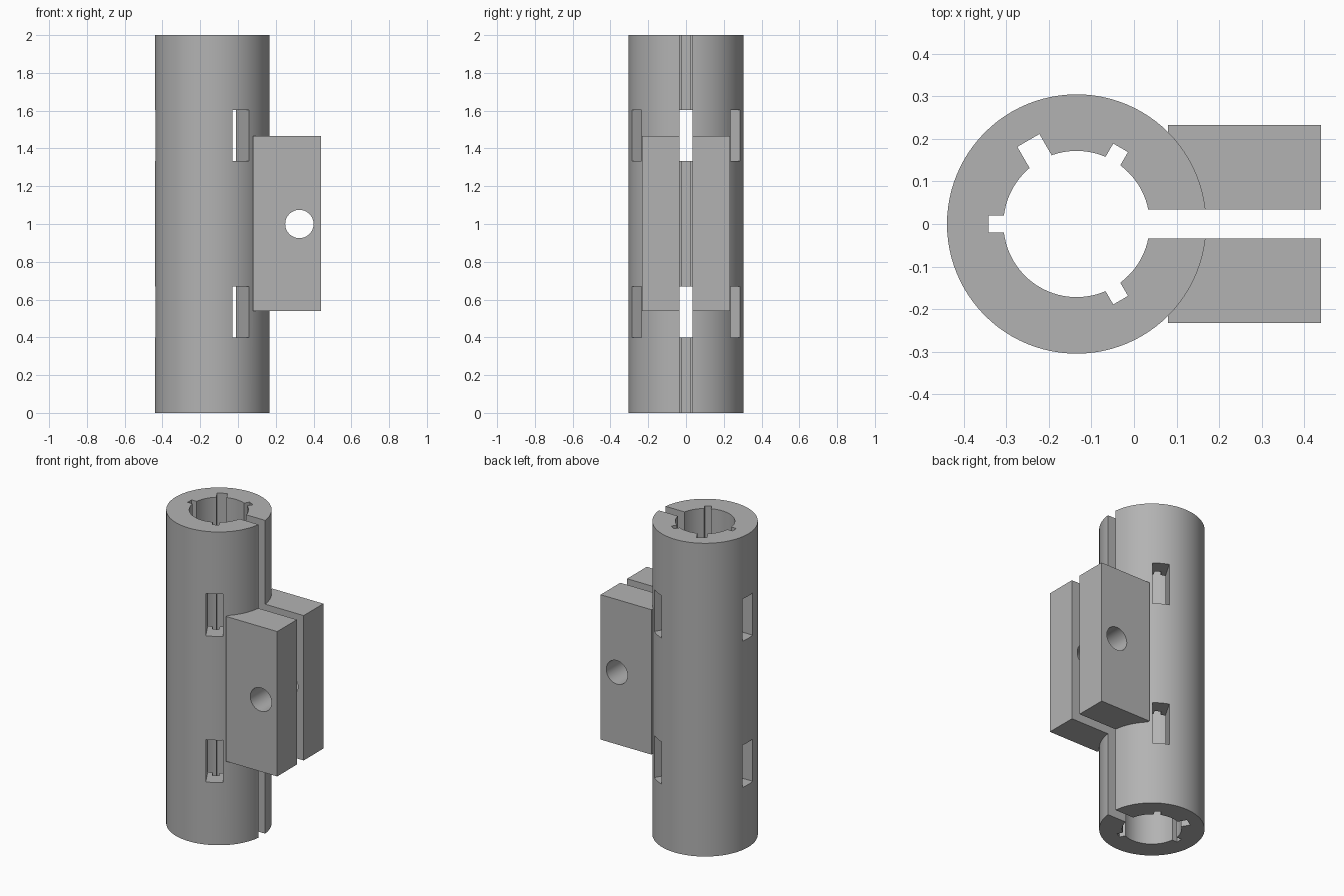
import bpy
from math import radians, cos, sin
from mathutils import Matrix

old = bpy.data.objects.get("Cube")
if old:
    bpy.data.objects.remove(old, do_unlink=True)

AXIS_X = -0.135      # tube axis
OUTER, BORE = 0.305, 0.172
HEIGHT = 2.0

grey = bpy.data.materials.new("plain grey")
grey.use_nodes = True
colour = (0.45, 0.45, 0.45, 1)
grey.diffuse_color = colour
grey.node_tree.nodes["Principled BSDF"].inputs["Base Color"].default_value = colour


def cylinder(name, radius, depth, location, rotation=(0, 0, 0), sides=96):
    bpy.ops.mesh.primitive_cylinder_add(vertices=sides, radius=radius, depth=depth,
                                        location=location, rotation=rotation)
    bpy.context.object.name = name
    return bpy.context.object


def box(name, lo, hi):
    bpy.ops.mesh.primitive_cube_add(size=1)
    ob = bpy.context.object
    ob.name = name
    size = [b - a for a, b in zip(lo, hi)]
    mid = [(a + b) / 2 for a, b in zip(lo, hi)]
    ob.data.transform(Matrix.Translation(mid) @ Matrix.Diagonal((*size, 1)))
    return ob


def radial_box(name, angle, reach, half_width, z0, z1):
    """Box running from inside the bore outwards at an angle around the tube axis."""
    ob = box(name, (0.1, -half_width, z0), (reach, half_width, z1))
    ob.location.x = AXIS_X
    ob.rotation_euler.z = radians(angle)
    return ob


def combine(target, tool, operation):
    mod = target.modifiers.new(tool.name, 'BOOLEAN')
    mod.operation, mod.solver, mod.object = operation, 'EXACT', tool
    bpy.ops.object.select_all(action='DESELECT')
    bpy.context.view_layer.objects.active = target
    target.select_set(True)
    bpy.ops.object.modifier_apply(modifier=mod.name)
    bpy.data.objects.remove(tool, do_unlink=True)


# Tube with the clamp block joined on
clamp = cylinder("split_clamp_tube", OUTER, HEIGHT, (AXIS_X, 0, HEIGHT / 2))
combine(clamp, box("clamp_block", (0.08, -0.233, 0.54), (0.44, 0.233, 1.465)), 'UNION')

# Bore, lengthwise split and bolt hole
cutters = [
    cylinder("bore", BORE, HEIGHT + 0.2, (AXIS_X, 0, HEIGHT / 2)),
    radial_box("split", 0, 0.7, 0.034, -0.1, HEIGHT + 0.1),
    cylinder("bolt_hole", 0.075, 1, (0.325, 0, 1), (radians(90), 0, 0), 48),
]

# Keyways along the bore: three narrow, one wide
for angle in (60, 180, 300):
    cutters.append(radial_box("keyway", angle, 0.207, 0.02, -0.1, HEIGHT + 0.1))
cutters.append(radial_box("wide_keyway", 120, 0.227, 0.03, -0.1, HEIGHT + 0.1))

# Two rows of windows through the wall
for z in (0.4, 1.333):
    for angle in (60, 180, 300):
        cutters.append(radial_box("window", angle, 0.4, 0.05, z, z + 0.27))

for cutter in cutters:
    combine(clamp, cutter, 'DIFFERENCE')

clamp.data.materials.clear()
clamp.data.materials.append(grey)
bpy.ops.object.select_all(action='DESELECT')
clamp.select_set(True)
bpy.context.view_layer.objects.active = clamp
bpy.ops.object.shade_smooth_by_angle(angle=radians(30))
